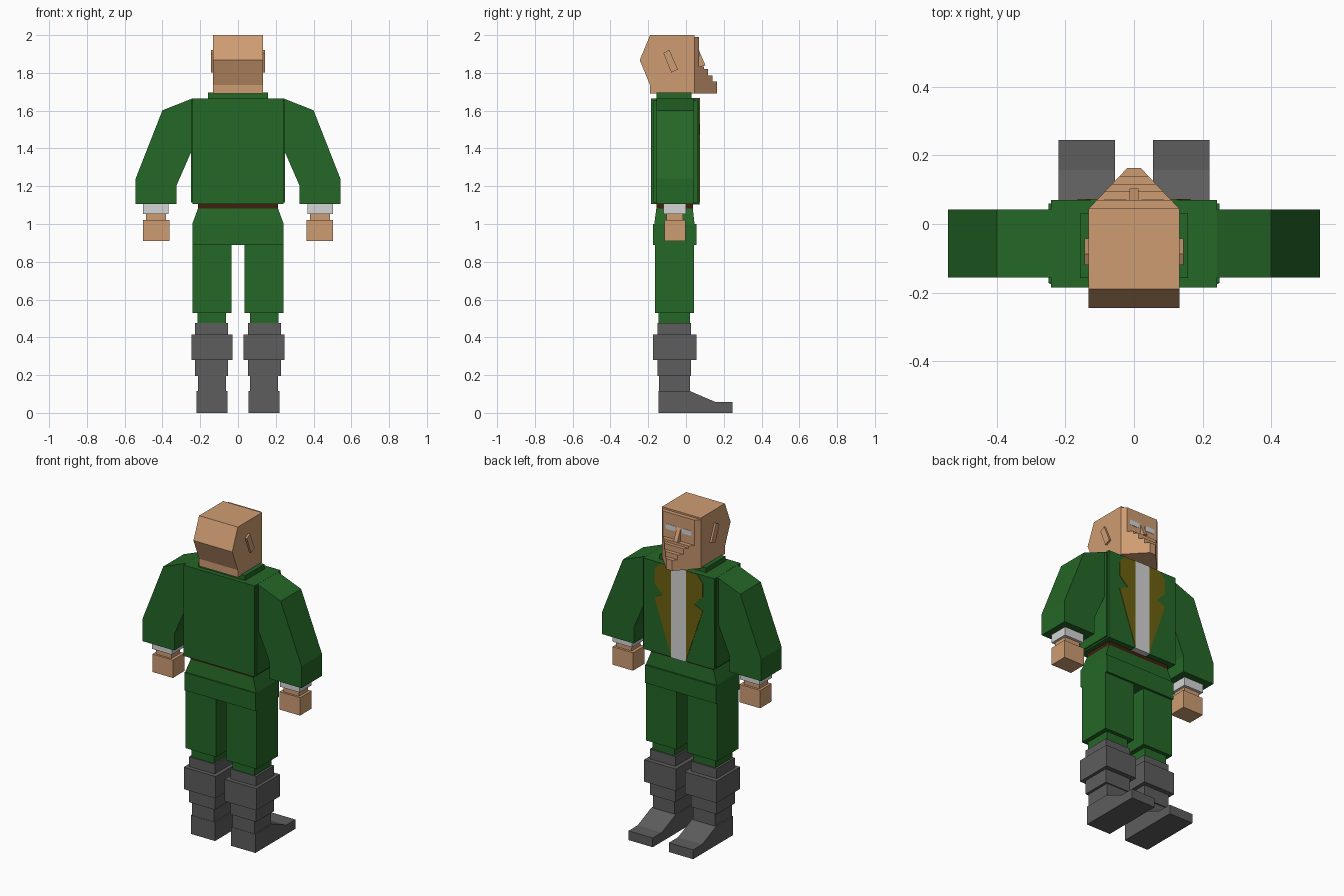
import bpy, bmesh

cube = bpy.data.objects.get("Cube")
if cube:
    bpy.data.objects.remove(cube, do_unlink=True)


def material(name, rgb):
    m = bpy.data.materials.new(name)
    m.use_nodes = True
    m.diffuse_color = (*rgb, 1)
    bsdf = m.node_tree.nodes["Principled BSDF"]
    bsdf.inputs["Base Color"].default_value = (*rgb, 1)
    bsdf.inputs["Roughness"].default_value = 0.9
    return m


SKIN = material("skin", (0.62, 0.335, 0.17))
GREEN = material("green cloth", (0.018, 0.135, 0.02))
WHITE = material("shirt white", (0.66, 0.66, 0.66))
OLIVE = material("olive lapel", (0.15, 0.12, 0.005))
BROWN = material("belt brown", (0.05, 0.014, 0.004))
GREY = material("boot grey", (0.11, 0.11, 0.11))


def loft(name, mat, lower, upper):
    """Closed solid between two matching loops of points."""
    bm = bmesh.new()
    a = [bm.verts.new(p) for p in lower]
    b = [bm.verts.new(p) for p in upper]
    n = len(a)
    bm.faces.new(a)
    bm.faces.new(b)
    for i in range(n):
        j = (i + 1) % n
        bm.faces.new((a[i], a[j], b[j], b[i]))
    bmesh.ops.recalc_face_normals(bm, faces=bm.faces)
    me = bpy.data.meshes.new(name)
    bm.to_mesh(me)
    bm.free()
    me.materials.append(mat)
    ob = bpy.data.objects.new(name, me)
    bpy.context.collection.objects.link(ob)
    return ob


def prism(name, mat, axis, pts, lo, hi):
    """Extrude a 2D profile along an axis."""
    place = {"x": lambda p, d: (d, p[0], p[1]),
             "y": lambda p, d: (p[0], d, p[1]),
             "z": lambda p, d: (p[0], p[1], d)}[axis]
    return loft(name, mat, [place(p, lo) for p in pts], [place(p, hi) for p in pts])


def rect(x, y, z):
    return [(x[0], y[0], z), (x[1], y[0], z), (x[1], y[1], z), (x[0], y[1], z)]


def box(name, mat, x, y, z):
    return loft(name, mat, rect(x, y, z[0]), rect(x, y, z[1]))


# Head with a pointed back
prism("head", SKIN, "x", [(-0.19, 2.0), (0.045, 2.0), (0.045, 1.69), (-0.19, 1.69),
                          (-0.19, 1.735), (-0.245, 1.868)], -0.132, 0.132)

# Face and stepped jaw, narrowing towards the chin
def half_width(y):
    return 0.132 - (y - 0.045) * 0.95

for i, (y0, y1, top) in enumerate([(0.045, 0.07, 1.99), (0.07, 0.095, 1.835), (0.095, 0.117, 1.82),
                                   (0.117, 0.14, 1.785), (0.14, 0.163, 1.755)]):
    a, b = half_width(y0), half_width(y1)
    prism("face" if i == 0 else f"jaw_step_{i}", SKIN, "z",
          [(-a, y0), (a, y0), (b, y1), (-b, y1)], 1.69, top)
prism("nose", SKIN, "x", [(0.068, 1.92), (0.103, 1.84), (0.068, 1.83)], -0.013, 0.013)

# Neck, collar, jacket body
box("collar", GREEN, (-0.158, 0.158), (-0.157, 0.03), (1.65, 1.695))
box("jacket", GREEN, (-0.242, 0.242), (-0.185, 0.07), (1.105, 1.665))
box("jacket_sides", GREEN, (-0.25, 0.25), (-0.172, 0.06), (1.115, 1.655))
box("shirt_front", WHITE, (-0.051, 0.051), (0.02, 0.074), (1.103, 1.666))

# Belt, tapered waist and hips
box("belt", BROWN, (-0.212, 0.212), (-0.157, 0.036), (1.06, 1.11))
loft("waist", GREEN, rect((-0.242, 0.242), (-0.168, 0.045), 1.0),
     rect((-0.212, 0.212), (-0.157, 0.036), 1.082))
box("hips", GREEN, (-0.242, 0.242), (-0.175, 0.055), (0.89, 1.0))

# Boot sections: name, inner x, outer x, back y, front y, bottom, top
LEG = [("trouser_leg", GREEN, 0.035, 0.242, -0.165, 0.042, 0.53, 0.9),
       ("trouser_hem", GREEN, 0.063, 0.215, -0.145, 0.02, 0.46, 0.53),
       ("boot_top", GREY, 0.053, 0.228, -0.15, 0.027, 0.415, 0.475),
       ("boot_cuff", GREY, 0.03, 0.247, -0.175, 0.055, 0.28, 0.415),
       ("boot_shaft", GREY, 0.053, 0.228, -0.15, 0.027, 0.195, 0.28),
       ("boot_ankle", GREY, 0.063, 0.212, -0.143, 0.02, 0.1, 0.195)]
ARM = [("shirt_cuff", WHITE, 0.368, 0.502, -0.118, 0.0, 1.053, 1.11),
       ("wrist", SKIN, 0.382, 0.488, -0.103, -0.017, 1.015, 1.055),
       ("hand", SKIN, 0.363, 0.503, -0.115, -0.003, 0.91, 1.02)]
LAPEL = [(0.05, 1.664), (0.125, 1.664), (0.165, 1.615), (0.165, 1.53),
         (0.105, 1.475), (0.165, 1.447), (0.05, 1.112)]
SLEEVE = [(0.24, 1.665), (0.4, 1.602), (0.542, 1.24), (0.542, 1.105),
          (0.325, 1.105), (0.325, 1.205), (0.24, 1.4)]
EAR = [(-0.12, 1.905), (-0.088, 1.922), (-0.043, 1.818), (-0.078, 1.802)]
FOOT = [(-0.145, 0), (0.245, 0), (0.245, 0.057), (0.157, 0.057), (0.022, 0.115), (-0.145, 0.115)]

# Paired parts on both sides
for side, s in (("left", 1), ("right", -1)):
    for name, mat, x0, x1, y0, y1, z0, z1 in LEG + ARM:
        box(f"{side}_{name}", mat, (s * x0, s * x1), (y0, y1), (z0, z1))
    prism(f"{side}_foot", GREY, "x", FOOT, s * 0.055, s * 0.22)
    prism(f"{side}_sleeve", GREEN, "y", [(s * x, z) for x, z in SLEEVE], -0.156, 0.043)
    prism(f"{side}_lapel", OLIVE, "y", [(s * x, z) for x, z in LAPEL], 0.067, 0.073)
    prism(f"{side}_ear", SKIN, "x", EAR, s * 0.12, s * 0.144)
    box(f"{side}_eye", WHITE, (s * 0.022, s * 0.088), (0.066, 0.072), (1.887, 1.918))
